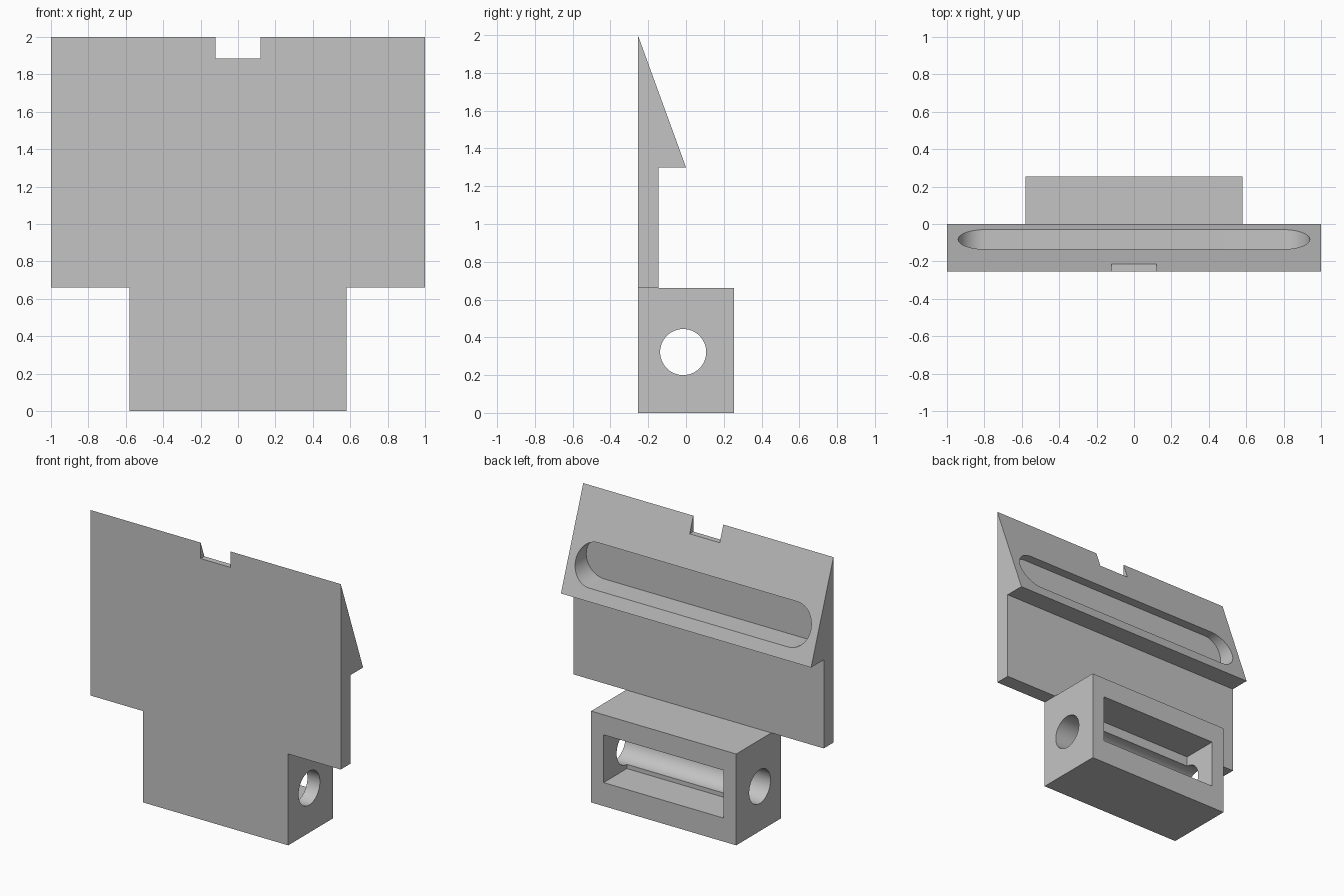
import bpy
import bmesh
import math

cube = bpy.data.objects.get("Cube")
if cube:
    bpy.data.objects.remove(cube, do_unlink=True)

grey = bpy.data.materials.new("plain grey")
grey.use_nodes = True
colour = (0.55, 0.55, 0.55, 1)
grey.diffuse_color = colour
grey.node_tree.nodes["Principled BSDF"].inputs["Base Color"].default_value = colour


def prism(name, outline, start, end):
    """Extrude a closed outline of 3D points from its own plane by (end - start)."""
    bm = bmesh.new()
    face = bm.faces.new([bm.verts.new(p) for p in outline(start)])
    far = bmesh.ops.extrude_face_region(bm, geom=[face])["geom"]
    moved = [v for v in far if isinstance(v, bmesh.types.BMVert)]
    for v, p in zip(moved, moved):
        shift = [b - a for a, b in zip(outline(start)[0], outline(end)[0])]
        bmesh.ops.translate(bm, verts=[v], vec=shift)
    bmesh.ops.recalc_face_normals(bm, faces=bm.faces)
    mesh = bpy.data.meshes.new(name)
    bm.to_mesh(mesh)
    bm.free()
    obj = bpy.data.objects.new(name, mesh)
    bpy.context.collection.objects.link(obj)
    mesh.materials.append(grey)
    return obj


def along_x(name, points, half):
    return prism(name, lambda x: [(x, y, z) for y, z in points], -half, half)


def along_y(name, points, front, back):
    return prism(name, lambda y: [(x, y, z) for x, z in points], front, back)


def rect(a0, a1, b0, b1):
    return [(a0, b0), (a1, b0), (a1, b1), (a0, b1)]


def arc(cx, cz, r, start, sweep, steps):
    angles = [start + sweep * i / steps for i in range(steps + 1)]
    return [(cx + r * math.cos(a), cz + r * math.sin(a)) for a in angles]


def carve(obj, cutters):
    for cutter in cutters:
        mod = obj.modifiers.new(cutter.name, "BOOLEAN")
        mod.operation = "DIFFERENCE"
        mod.solver = "EXACT"
        mod.object = cutter
    bpy.context.view_layer.update()
    result = obj.evaluated_get(bpy.context.evaluated_depsgraph_get())
    mesh = bpy.data.meshes.new_from_object(result)
    obj.modifiers.clear()
    obj.data = mesh
    for cutter in cutters:
        bpy.data.objects.remove(cutter, do_unlink=True)
    bpy.ops.object.select_all(action="DESELECT")
    obj.select_set(True)
    bpy.context.view_layer.objects.active = obj
    bpy.ops.object.shade_smooth_by_angle(angle=math.radians(30))


front, back = -0.255, 0.255
seam = 0.66

# Upright plate with the overhanging wedge along its top
plate = along_x("hooked_plate", [
    (front, seam), (-0.145, seam), (-0.145, 1.3), (0, 1.3), (front, 2)], 1)

# Round-ended recess in the slope, and the notch in the top edge
r, mid = 0.144, 1.526
slot = arc(0.94 - r, mid, r, -math.pi / 2, math.pi, 24)
slot += arc(r - 0.94, mid, r, math.pi / 2, math.pi, 24)
carve(plate, [
    along_y("slot_cutter", slot, -0.203, 0.2),
    along_y("notch_cutter", rect(-0.12, 0.12, 1.885, 2.1), -0.4, 0.1),
])

# Mounting block with a cross hole and a pocket open at the back
block = along_x("mounting_block", rect(front, back, 0, seam), 0.58)
hole = arc(-0.015, 0.322, 0.122, 0, 2 * math.pi, 64)[:-1]
carve(block, [
    along_x("hole_cutter", hole, 0.8),
    along_y("pocket_cutter", rect(-0.48, 0.48, 0.17, 0.515), -0.01, 0.4),
])
